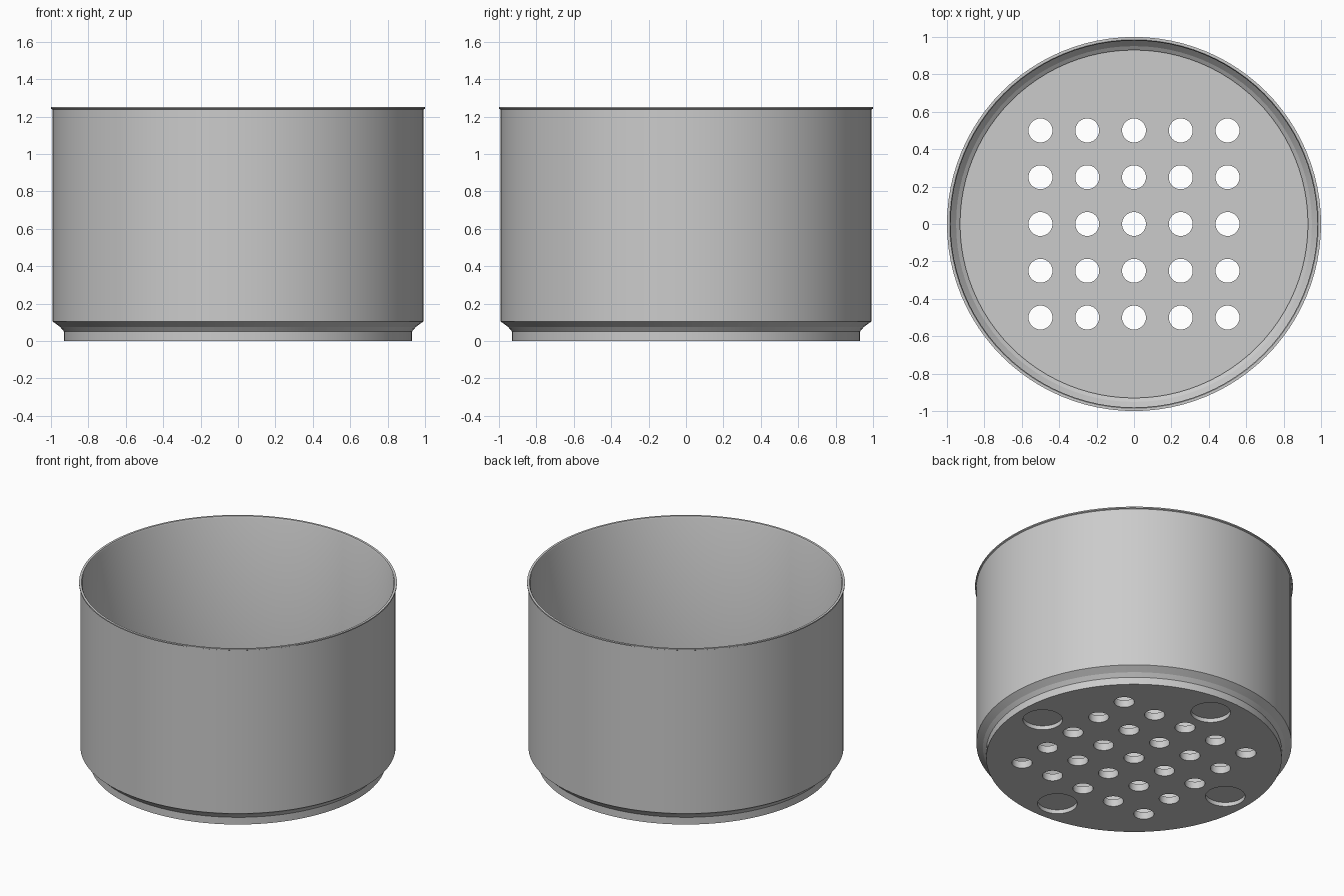
import bpy, bmesh, math

if "Cube" in bpy.data.objects:
    bpy.data.objects.remove(bpy.data.objects["Cube"])

SEGMENTS = 96


def new_object(name, bm):
    bmesh.ops.recalc_face_normals(bm, faces=bm.faces)
    mesh = bpy.data.meshes.new(name)
    bm.to_mesh(mesh)
    bm.free()
    obj = bpy.data.objects.new(name, mesh)
    bpy.context.collection.objects.link(obj)
    return obj


def lathe(name, profile):
    """Closed solid of revolution: rings joined by quads, capped at both ends."""
    bm = bmesh.new()
    rings = []
    for r, z in profile:
        rings.append([bm.verts.new((r * math.cos(2 * math.pi * i / SEGMENTS),
                                    r * math.sin(2 * math.pi * i / SEGMENTS), z))
                      for i in range(SEGMENTS)])
    for a, b in zip(rings, rings[1:]):
        for i in range(SEGMENTS):
            j = (i + 1) % SEGMENTS
            bm.faces.new((a[i], a[j], b[j], b[i]))
    bm.faces.new(rings[0])
    bm.faces.new(rings[-1])
    return new_object(name, bm)


def cylinders(name, centres, radius, z0, z1):
    """One mesh holding a vertical cylinder at every centre."""
    bm = bmesh.new()
    for x, y in centres:
        made = bmesh.ops.create_cone(bm, cap_ends=True, segments=32, radius1=radius,
                                     radius2=radius, depth=z1 - z0)
        bmesh.ops.translate(bm, verts=made["verts"], vec=(x, y, (z0 + z1) / 2))
    return new_object(name, bm)


# Pot: stacking foot, flared shoulder, thin wall, small lip, then the inside
pot = lathe("drainer_pot", [
    (0.93, 0.0), (0.93, 0.06), (0.992, 0.105), (0.992, 1.238),
    (1.0, 1.242), (1.0, 1.25), (0.985, 1.25),
    (0.98, 1.24), (0.98, 0.11), (0.93, 0.05)])

# Drain holes in a 5 x 5 grid, and four shallow round pockets underneath
grid = [(0.25 * i, 0.25 * j) for i in range(-2, 3) for j in range(-2, 3)]
pockets = [(0.75, 0), (-0.75, 0), (0, 0.75), (0, -0.75)]
cutters = [cylinders("drain_hole_cutter", grid, 0.064, -0.1, 0.2),
           cylinders("foot_pocket_cutter", pockets, 0.125, -0.1, 0.028)]

bpy.context.view_layer.objects.active = pot
pot.select_set(True)
for cutter in cutters:
    mod = pot.modifiers.new(cutter.name, "BOOLEAN")
    mod.operation = "DIFFERENCE"
    mod.solver = "EXACT"
    mod.object = cutter
    bpy.ops.object.modifier_apply(modifier=mod.name)
    bpy.data.objects.remove(cutter)

bpy.ops.object.shade_smooth_by_angle(angle=math.radians(30))
